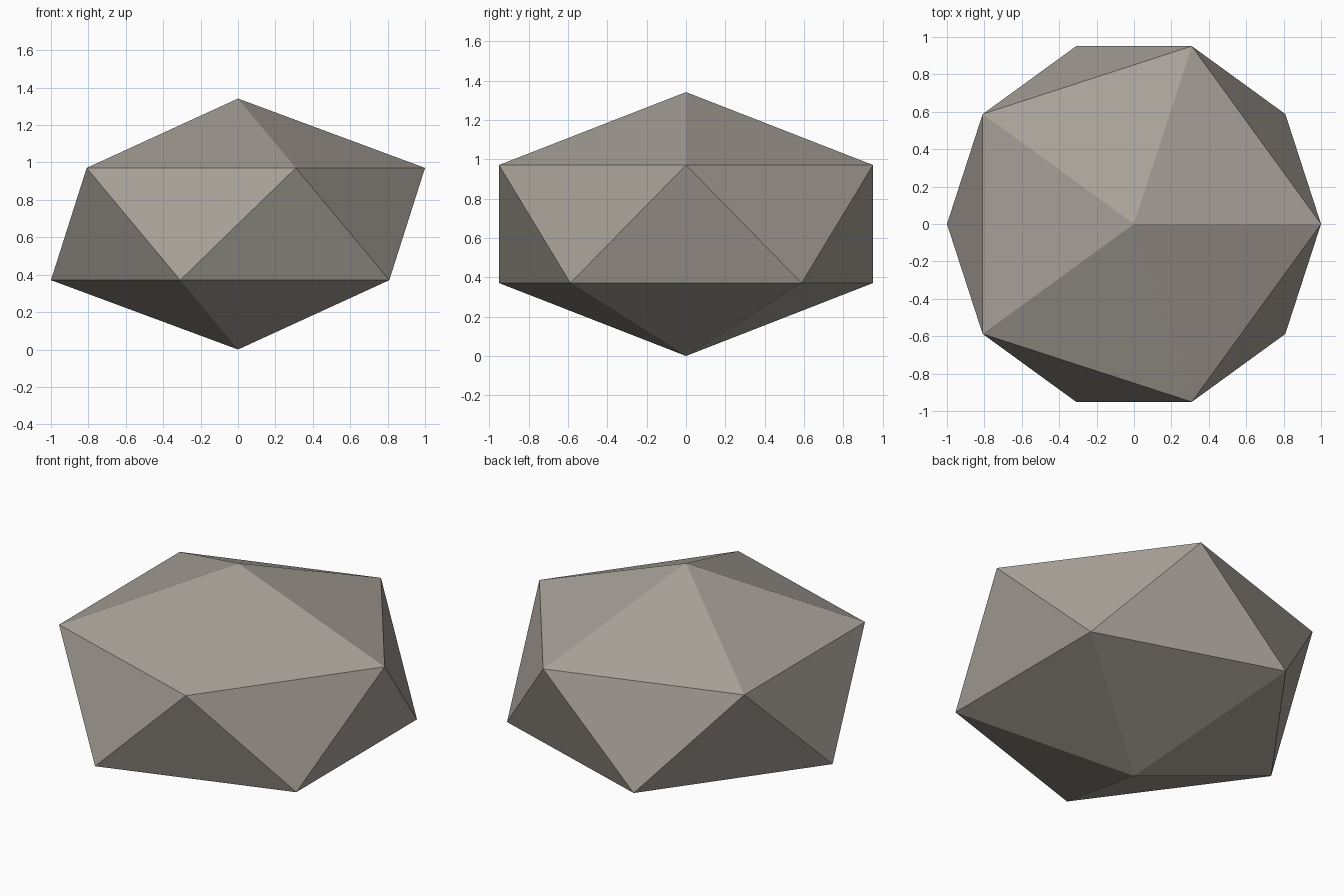
import bpy, bmesh, math

if "Cube" in bpy.data.objects:
    bpy.data.objects.remove(bpy.data.objects["Cube"])

# Squashed 20-sided stone: two apexes and two staggered five-point rings
SQUASH = 0.6                      # vertical scale of a regular icosahedron
APEX = math.sqrt(5) / 2 * SQUASH  # half height
RING = 0.5 * SQUASH               # ring height from the middle


def add_ring(bm, z, offset):
    for i in range(5):
        a = offset + i * math.tau / 5
        bm.verts.new((math.cos(a), math.sin(a), z))


bm = bmesh.new()
bm.verts.new((0, 0, 0))
add_ring(bm, APEX - RING, math.pi / 5)
add_ring(bm, APEX + RING, 0)
bm.verts.new((0, 0, 2 * APEX))
bmesh.ops.convex_hull(bm, input=bm.verts[:])
bmesh.ops.recalc_face_normals(bm, faces=bm.faces[:])

mesh = bpy.data.meshes.new("stone")
bm.to_mesh(mesh)
bm.free()

# Warm grey stone colour
mat = bpy.data.materials.new("warm grey")
mat.diffuse_color = (0.39, 0.355, 0.315, 1)
mat.use_nodes = True
mat.node_tree.nodes["Principled BSDF"].inputs["Base Color"].default_value = mat.diffuse_color
mesh.materials.append(mat)

stone = bpy.data.objects.new("stone", mesh)
bpy.context.collection.objects.link(stone)
